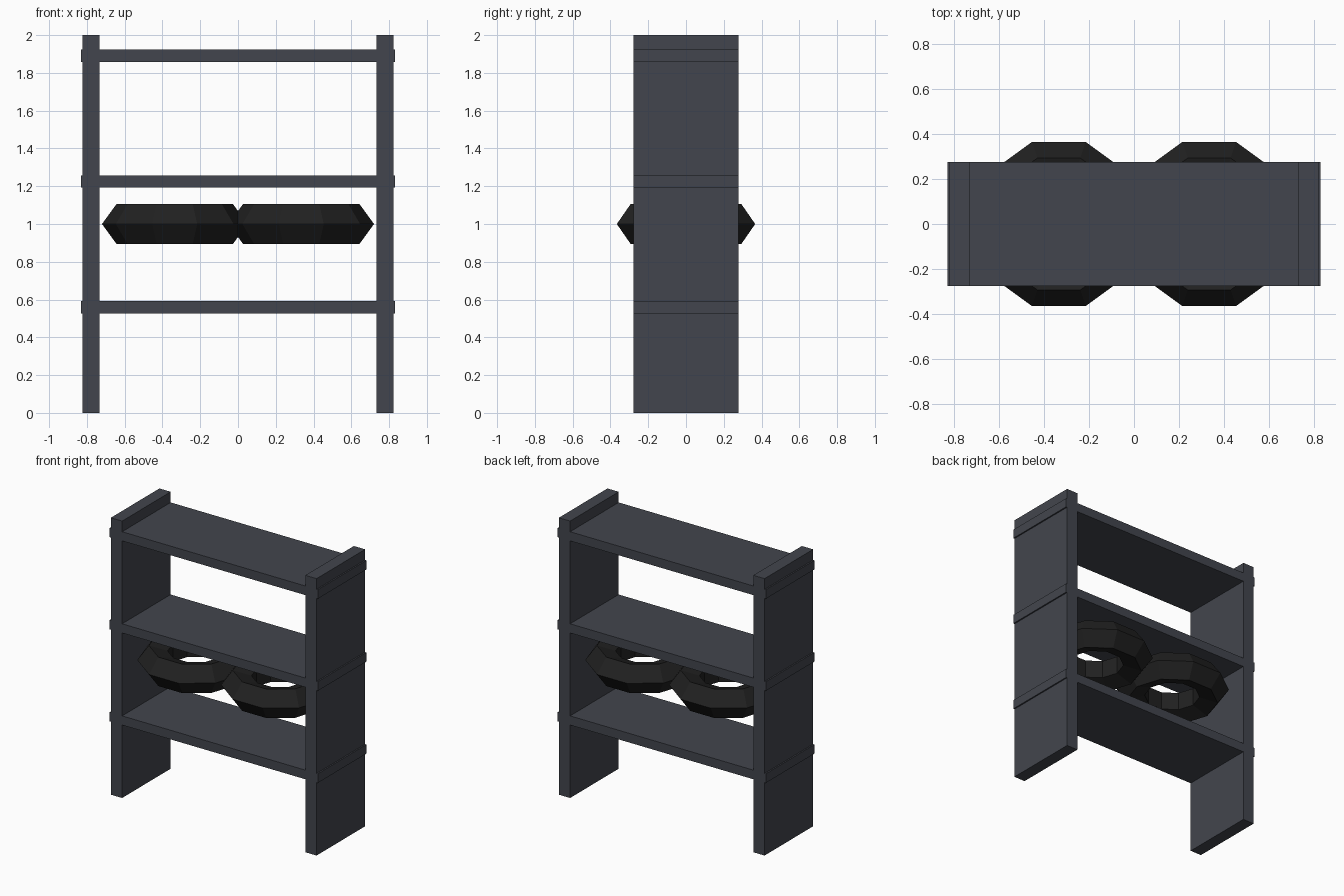
import bpy

if "Cube" in bpy.data.objects:
    bpy.data.objects.remove(bpy.data.objects["Cube"])


def material(name, rgb):
    mat = bpy.data.materials.new(name)
    mat.diffuse_color = (*rgb, 1.0)
    mat.use_nodes = True
    mat.node_tree.nodes["Principled BSDF"].inputs["Base Color"].default_value = mat.diffuse_color
    return mat


metal = material("dark_metal", (0.055, 0.06, 0.075))
rubber = material("black_rubber", (0.015, 0.015, 0.015))


def box(name, center, size):
    bpy.ops.mesh.primitive_cube_add(size=1, location=center)
    obj = bpy.context.object
    obj.name = name
    obj.scale = size
    bpy.ops.object.transform_apply(location=False, rotation=False, scale=True)
    obj.data.materials.append(metal)


# Three shelves whose ends poke slightly through the side panels
for level, z in zip(("lower", "middle", "upper"), (0.56, 1.225, 1.89)):
    box(level + "_shelf", (0, 0, z), (1.664, 0.554, 0.066))

for side, s in (("left", -1), ("right", 1)):
    # Side panel
    box(side + "_side_panel", (s * 0.777, 0, 1.0), (0.09, 0.554, 2.0))
    # Low-poly tyre lying flat: ten segments with a five-sided section
    bpy.ops.mesh.primitive_torus_add(
        location=(s * 0.335, 0, 1.0), major_segments=10, minor_segments=5,
        major_radius=0.275, minor_radius=0.11)
    tyre = bpy.context.object
    tyre.name = side + "_tyre"
    bpy.ops.object.shade_flat()
    tyre.data.materials.append(rubber)
